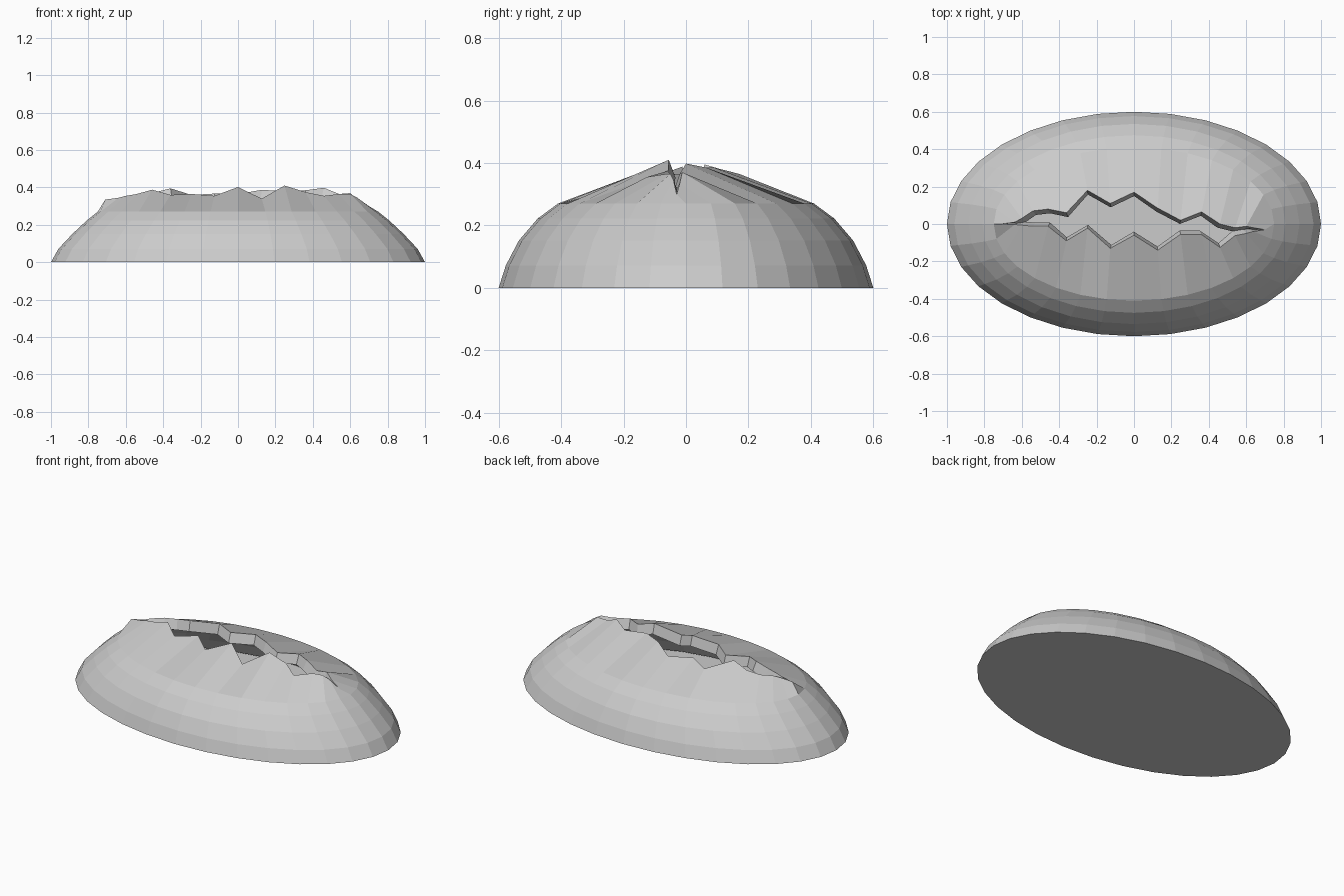
import bpy, bmesh
from math import sin, cos, pi

if "Cube" in bpy.data.objects:
    bpy.data.objects.remove(bpy.data.objects["Cube"])

# Dome profile rings: x radius, y radius, height
RINGS = [(1.0, .6, 0), (.96, .577, .072), (.885, .535, .152),
         (.81, .475, .222), (.75, .41, .27)]

# Jagged rim offsets (y, z), left tip to right tip along the back
BACK = [(0, .335), (.01, .345), (.03, .355), (.07, .36), (.08, .37), (.06, .395),
        (.18, .36), (.11, .367), (.17, .365), (.085, .387), (.02, .38), (.065, .385),
        (0, .398), (-.02, .365), (-.012, .37), (-.02, .335), (-.03, .3)]
# Front side, right to left, between the tips
FRONT = [(-.04, .345), (-.05, .365), (-.062, .365), (-.125, .355), (-.057, .375),
         (-.055, .41), (-.14, .34), (-.06, .402), (-.13, .355), (-.022, .365),
         (-.09, .36), (-.012, .388), (-.012, .365), (-.006, .355), (-.003, .345)]
RIM = BACK + FRONT
N = len(RIM)

bm = bmesh.new()
angles = [-pi / 2 + 2 * pi * i / N for i in range(N)]
loops = [[bm.verts.new((rx * sin(a), ry * cos(a), z)) for a in angles]
         for rx, ry, z in RINGS]


# Crack rim, pulled outward slightly at the two tips
def rim_x(i):
    return {0: -.71, N // 2: .70}.get(i, .65 * sin(angles[i]))


loops.append([bm.verts.new((rim_x(i), y, z)) for i, (y, z) in enumerate(RIM)])

# Dome walls and flat base
for lo, hi in zip(loops, loops[1:]):
    for i in range(N):
        j = (i + 1) % N
        bm.faces.new((lo[i], lo[j], hi[j], hi[i]))
bm.faces.new(loops[0])
bmesh.ops.recalc_face_normals(bm, faces=bm.faces)
base = next(f for f in bm.faces if len(f.verts) == N)
if base.normal.z > 0:
    bmesh.ops.reverse_faces(bm, faces=bm.faces)

mesh = bpy.data.meshes.new("cracked_shell")
bm.to_mesh(mesh)
bm.free()
shell = bpy.data.objects.new("cracked_shell", mesh)
bpy.context.collection.objects.link(shell)

# Wall thickness, grown inward
thick = shell.modifiers.new("thickness", 'SOLIDIFY')
thick.thickness = .06
thick.offset = -1
